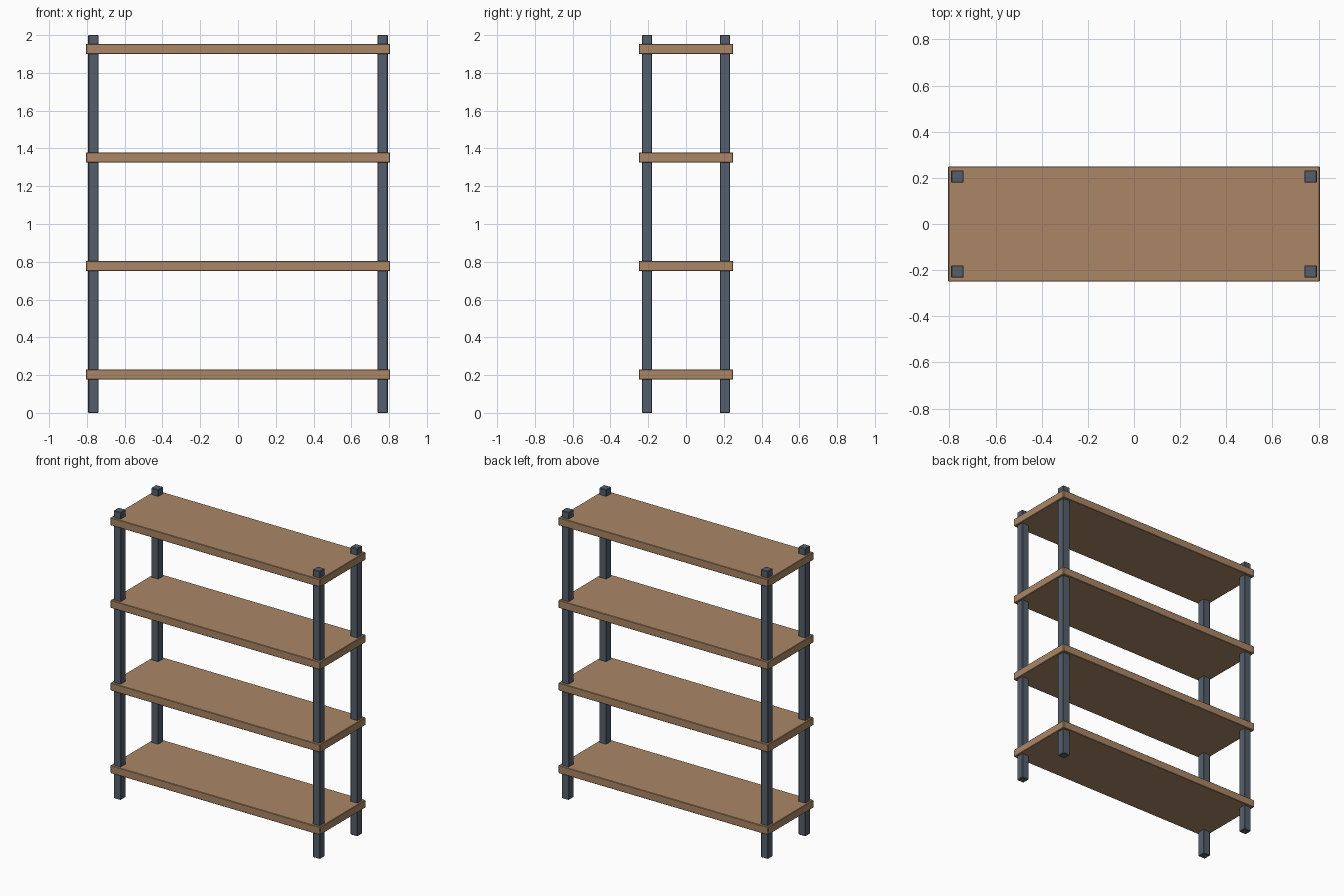
import bpy

if "Cube" in bpy.data.objects:
    bpy.data.objects.remove(bpy.data.objects["Cube"])


def material(name, color):
    m = bpy.data.materials.new(name)
    m.diffuse_color = (*color, 1)
    m.use_nodes = True
    m.node_tree.nodes["Principled BSDF"].inputs["Base Color"].default_value = m.diffuse_color
    return m


def box(name, center, size, mat):
    bpy.ops.mesh.primitive_cube_add(size=1, location=center)
    ob = bpy.context.object
    ob.name = name
    ob.scale = size
    bpy.ops.object.transform_apply(location=False, rotation=False, scale=True)
    # slight chamfer on the edges
    bev = ob.modifiers.new("edge_chamfer", "BEVEL")
    bev.width = 0.003
    bev.segments = 1
    ob.data.materials.append(mat)
    return ob


wood = material("wood", (0.40, 0.24, 0.13))
metal = material("dark_metal", (0.09, 0.115, 0.15))

# Corner posts
for side, sx in (("left", -1), ("right", 1)):
    for end, sy in (("front", -1), ("back", 1)):
        box(f"{end}_{side}_post", (sx * 0.766, sy * 0.206, 1.0),
            (0.054, 0.054, 2.0), metal)

# Shelf boards
for i in range(4):
    box(f"shelf_{i + 1}", (0, 0, 0.204 + i * 0.5743),
        (1.612, 0.5, 0.054), wood)
